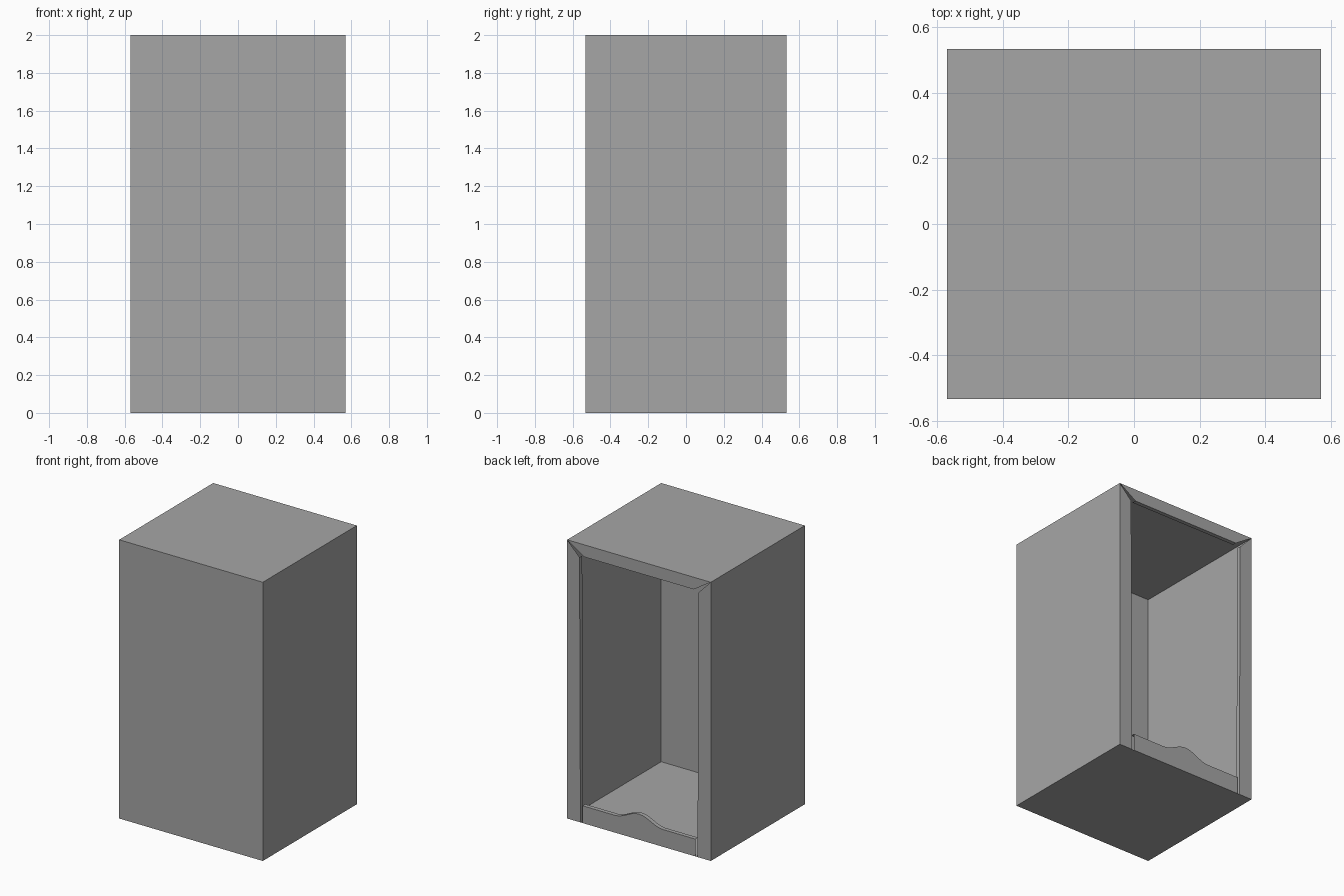
import bpy
import bmesh
import math

cube = bpy.data.objects.get("Cube")
if cube:
    bpy.data.objects.remove(cube, do_unlink=True)

HALF_W, HALF_D, HEIGHT = 0.57, 0.533, 2.0
RETURN = 0.03  # depth of the folded inner edge

grey = bpy.data.materials.new("cabinet_grey")
grey.use_nodes = True
colour = (0.38, 0.38, 0.38, 1)
grey.diffuse_color = colour
grey.node_tree.nodes["Principled BSDF"].inputs["Base Color"].default_value = colour


def finish(name, bm):
    mesh = bpy.data.meshes.new(name)
    bm.to_mesh(mesh)
    bm.free()
    mesh.materials.append(grey)
    obj = bpy.data.objects.new(name, mesh)
    bpy.context.collection.objects.link(obj)
    return obj


def flange(name, root, inner):
    """Flat sheet on the back plane; its inner edge is folded into the cabinet."""
    bm = bmesh.new()
    edge = [bm.verts.new((x, HALF_D, z)) for x, z in inner]
    ends = [bm.verts.new((x, HALF_D, z)) for x, z in root]
    bm.faces.new(ends + edge[::-1])
    fold = [bm.verts.new((v.co.x, HALF_D - RETURN, v.co.z)) for v in edge]
    for i in range(len(edge) - 1):
        bm.faces.new((edge[i], edge[i + 1], fold[i + 1], fold[i]))
    bmesh.ops.recalc_face_normals(bm, faces=bm.faces)
    return finish(name, bm)


# Thin sheet shell, open at the back
bm = bmesh.new()
bmesh.ops.create_cube(bm, size=1)
for v in bm.verts:
    v.co = (v.co.x * 2 * HALF_W, v.co.y * 2 * HALF_D, (v.co.z + 0.5) * HEIGHT)
back = [f for f in bm.faces if f.normal.y > 0.9]
bmesh.ops.delete(bm, geom=back, context='FACES_ONLY')
finish("cabinet_shell", bm)

# Side flanges, mirrored
for side, label in ((1, "left"), (-1, "right")):
    flange(label + "_flange",
           [(side * HALF_W, 0), (side * HALF_W, HEIGHT)][::1],
           [(side * 0.465, 0), (side * 0.472, 1.9)])

# Top flange with mitred ends
flange("top_flange",
       [(-HALF_W, HEIGHT), (HALF_W, HEIGHT)],
       [(-0.435, 1.913), (0.435, 1.913)])

# Bottom flange with a smooth raised middle
END, BUMP, LOW, RISE = 0.448, 0.19, 0.124, 0.06
steps = 12
crest = [(-END, LOW)]
for i in range(steps + 1):
    x = -BUMP + 2 * BUMP * i / steps
    crest.append((x, LOW + RISE * (0.5 + 0.5 * math.cos(math.pi * x / BUMP))))
crest.append((END, LOW))
flange("bottom_flange", [(-END, 0), (END, 0)], crest)
